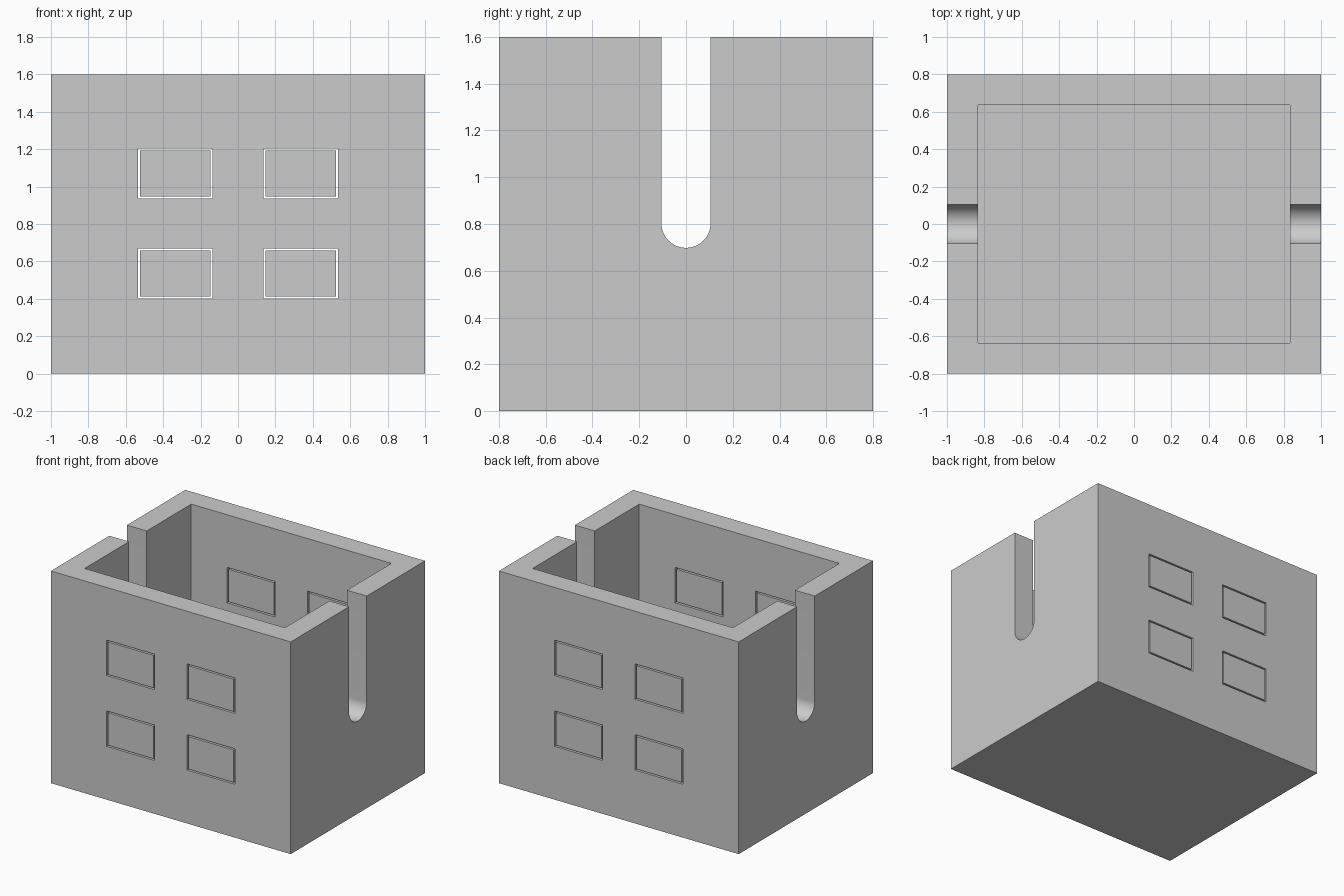
import bpy, bmesh, math

if "Cube" in bpy.data.objects:
    bpy.data.objects.remove(bpy.data.objects["Cube"])

W, D, H = 2.0, 1.6, 1.6      # outer size
T = 0.165                    # wall and floor thickness
SLOT_R, SLOT_Z = 0.105, 0.803
PANE_W, PANE_H, GAP = 0.40, 0.267, 0.011

gray = bpy.data.materials.new("light gray")
gray.diffuse_color = (0.6, 0.6, 0.6, 1)
gray.use_nodes = True
gray.node_tree.nodes["Principled BSDF"].inputs["Base Color"].default_value = gray.diffuse_color


def finish(name, bm, cutter=False):
    bmesh.ops.recalc_face_normals(bm, faces=bm.faces)
    mesh = bpy.data.meshes.new(name)
    bm.to_mesh(mesh)
    bm.free()
    mesh.materials.append(gray)
    ob = bpy.data.objects.new(name, mesh)
    bpy.context.collection.objects.link(ob)
    ob.hide_render = cutter
    return ob


def box(name, lo, hi, cutter=False):
    bm = bmesh.new()
    bmesh.ops.create_cube(bm, size=1)
    for v in bm.verts:
        v.co = [(a + b) / 2 + c * (b - a) for a, b, c in zip(lo, hi, v.co)]
    return finish(name, bm, cutter)


def slot_cutter():
    # round-bottomed profile swept along x
    bm = bmesh.new()
    pts = [(SLOT_R, H + 0.2), (-SLOT_R, H + 0.2)]
    for i in range(33):
        a = math.pi + math.pi * i / 32
        pts.append((SLOT_R * math.cos(a), SLOT_Z + SLOT_R * math.sin(a)))
    face = bm.faces.new([bm.verts.new((-W, y, z)) for y, z in pts])
    ext = bmesh.ops.extrude_face_region(bm, geom=[face])
    for v in ext["geom"]:
        if isinstance(v, bmesh.types.BMVert):
            v.co.x = W
    return finish("slot_cutter", bm, True)


# open box: cavity, side slots and window openings cut away
body = box("box_body", (-W / 2, -D / 2, 0), (W / 2, D / 2, H))
cutters = [box("cavity_cutter", (-W / 2 + T, -D / 2 + T, T),
               (W / 2 - T, D / 2 - T, H + 0.3), True), slot_cutter()]

for sx in (-1, 1):
    for z0 in (0.402, 0.936):
        x0, x1 = sx * 0.335 - PANE_W / 2, sx * 0.335 + PANE_W / 2
        z1 = z0 + PANE_H
        cutters.append(box("window_cutter", (x0, -D, z0), (x1, D, z1), True))
        # panes fill the openings, leaving a thin slit all round
        for side, y0 in (("front", -D / 2), ("back", D / 2 - T)):
            box(side + "_window_pane", (x0 + GAP, y0, z0 + GAP),
                (x1 - GAP, y0 + T, z1 - GAP))

bpy.context.view_layer.objects.active = body
body.select_set(True)
for c in cutters:
    mod = body.modifiers.new("cut", 'BOOLEAN')
    mod.operation, mod.solver, mod.object = 'DIFFERENCE', 'EXACT', c
    bpy.ops.object.modifier_apply(modifier=mod.name)
for c in cutters:
    bpy.data.objects.remove(c)
bpy.ops.object.shade_smooth_by_angle(angle=math.radians(30))
